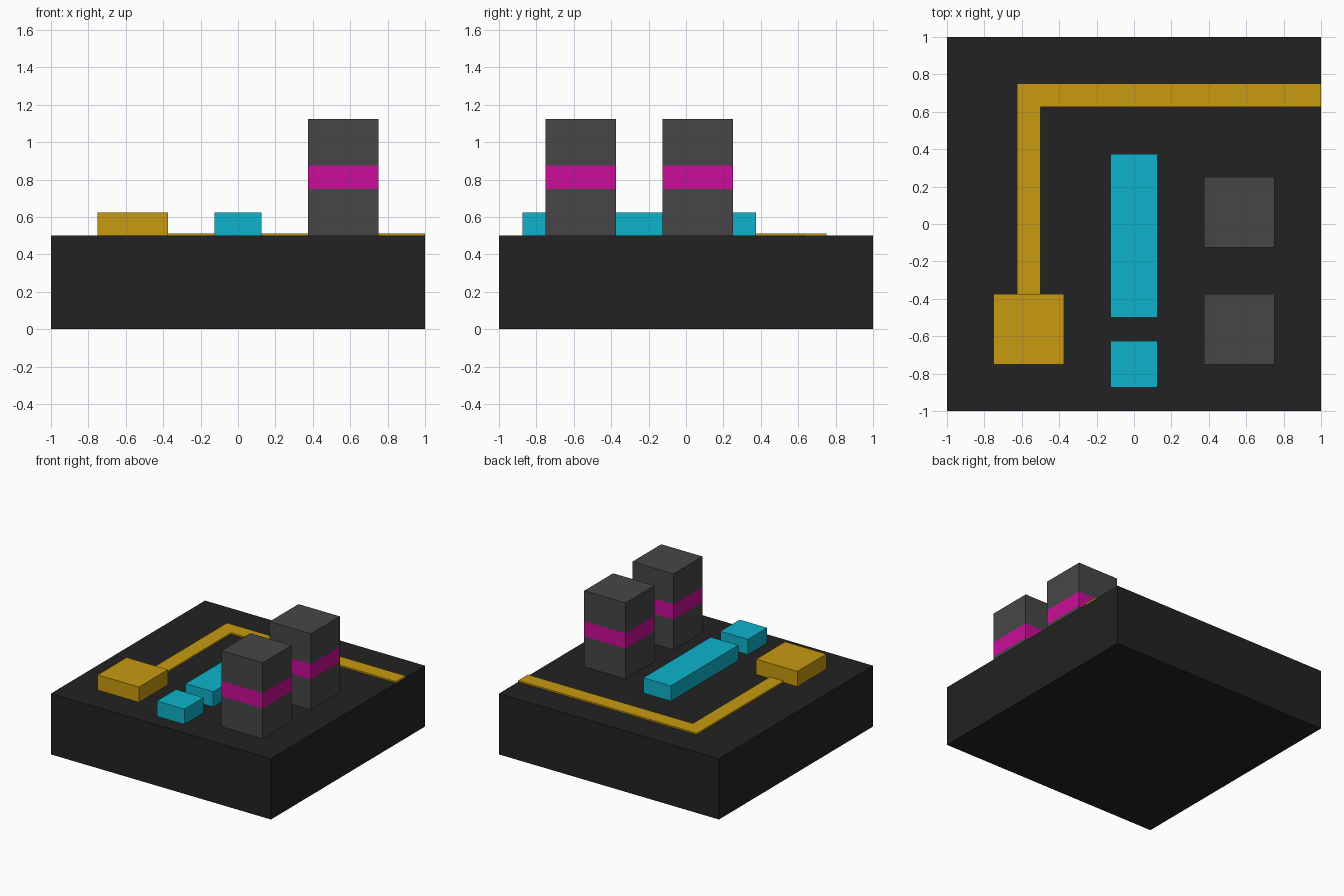
import bpy
import bmesh

cube = bpy.data.objects.get("Cube")
if cube:
    bpy.data.objects.remove(cube, do_unlink=True)


def material(name, rgb):
    mat = bpy.data.materials.new(name)
    mat.use_nodes = True
    color = (*rgb, 1)
    mat.diffuse_color = color
    mat.node_tree.nodes["Principled BSDF"].inputs["Base Color"].default_value = color
    return mat


black = material("board black", (0.016, 0.016, 0.016))
grey = material("tower grey", (0.062, 0.062, 0.062))
magenta = material("band magenta", (0.6, 0.004, 0.315))
cyan = material("block cyan", (0.004, 0.456, 0.604))
gold = material("trace gold", (0.578, 0.323, 0.005))

DECK = 0.5


def prism(name, outline, levels, *mats):
    """Extrude a flat outline upward through each height level."""
    bm = bmesh.new()
    base = bm.faces.new([bm.verts.new((x, y, levels[0])) for x, y in outline])
    top = base
    for low, high in zip(levels, levels[1:]):
        if top is base:
            geom = bmesh.ops.extrude_face_region(bm, geom=[top], use_keep_orig=True)["geom"]
        else:
            geom = bmesh.ops.extrude_face_region(bm, geom=[top])["geom"]
        moved = [g for g in geom if isinstance(g, bmesh.types.BMVert)]
        bmesh.ops.translate(bm, verts=moved, vec=(0, 0, high - low))
        old = top
        top = next(g for g in geom if isinstance(g, bmesh.types.BMFace))
        if old is not base and old.is_valid:
            bmesh.ops.delete(bm, geom=[old], context="FACES_ONLY")
    bmesh.ops.recalc_face_normals(bm, faces=bm.faces)
    mesh = bpy.data.meshes.new(name)
    bm.to_mesh(mesh)
    bm.free()
    for mat in mats:
        mesh.materials.append(mat)
    obj = bpy.data.objects.new(name, mesh)
    bpy.context.collection.objects.link(obj)
    return obj


def rect(x0, x1, y0, y1):
    return [(x0, y0), (x1, y0), (x1, y1), (x0, y1)]


# Base slab
prism("base_board", rect(-1, 1, -1, 1), [0, DECK], black)

# Gold pad and the raised L-shaped strip running from it to the edge
prism("gold_pad", rect(-0.75, -0.375, -0.75, -0.375), [DECK, 0.625], gold)
prism("gold_strip",
      [(-0.625, -0.375), (-0.5, -0.375), (-0.5, 0.625),
       (1, 0.625), (1, 0.75), (-0.625, 0.75)],
      [DECK, DECK + 0.0125], gold)

# Cyan blocks down the middle
prism("long_block", rect(-0.125, 0.125, -0.5, 0.375), [DECK, 0.625], cyan)
prism("short_block", rect(-0.125, 0.125, -0.875, -0.625), [DECK, 0.625], cyan)

# Grey towers, each with a coloured band around the middle
for name, y in (("front_tower", -0.75), ("back_tower", -0.125)):
    tower = prism(name, rect(0.375, 0.75, y, y + 0.375),
                  [DECK, 0.75, 0.875, 1.125], grey, magenta)
    for face in tower.data.polygons:
        face.material_index = int(0.75 < face.center.z < 0.875)
